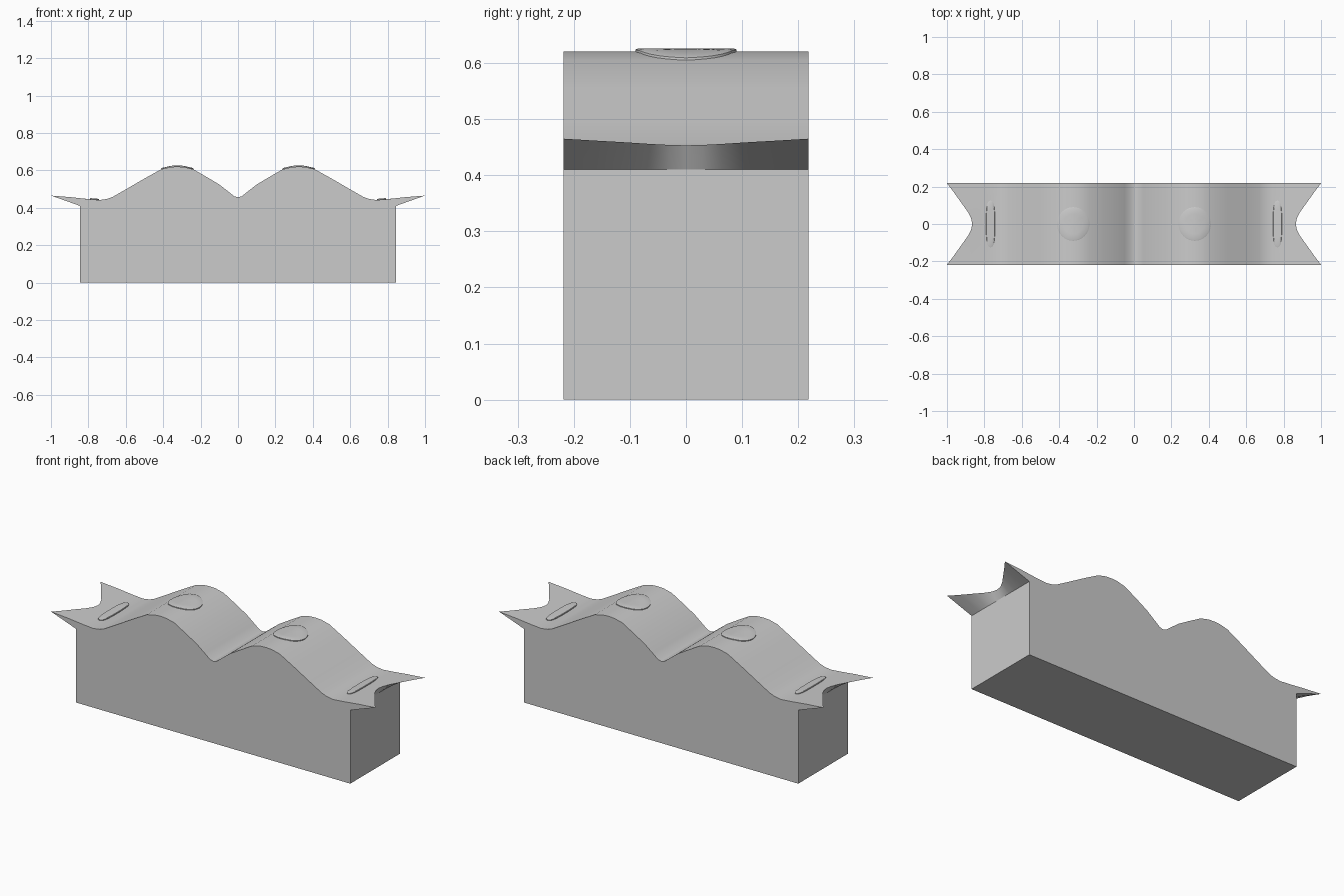
import bpy
import bmesh
import math

if "Cube" in bpy.data.objects:
    bpy.data.objects.remove(bpy.data.objects["Cube"])

W = 0.218          # half depth
WALL_X = 0.845     # half width of the box part
WALL_Z = 0.41      # height where the end flares begin

# Half of the wavy top profile (x, z)
PROFILE = [(0, .456), (.02, .461), (.05, .485), (.10, .524), (.16, .560),
           (.24, .606), (.29, .618), (.325, .620), (.36, .618), (.41, .606),
           (.50, .556), (.60, .498), (.67, .458), (.70, .447), (.74, .441),
           (.80, .446), (.90, .457), (1.0, .465)]
# Notched end outline: (distance from centre in y, end x)
NOTCH = [(0, .865), (.03, .871), (.064, .888), (.11, .921), (.165, .960), (W, 1.0)]


def top_z(x):
    x = abs(x)
    for (x0, z0), (x1, z1) in zip(PROFILE, PROFILE[1:]):
        if x <= x1:
            return z0 + (z1 - z0) * (x - x0) / (x1 - x0)
    return PROFILE[-1][1]


def finish(bm, name):
    bmesh.ops.recalc_face_normals(bm, faces=bm.faces[:])
    me = bpy.data.meshes.new(name)
    bm.to_mesh(me)
    bm.free()
    ob = bpy.data.objects.new(name, me)
    bpy.context.collection.objects.link(ob)
    bpy.ops.object.select_all(action='DESELECT')
    ob.select_set(True)
    bpy.context.view_layer.objects.active = ob
    bpy.ops.object.shade_smooth_by_angle(angle=math.radians(25))
    return ob


def section(end_x):
    # closed x-z outline of one slice, with the flare reaching end_x
    xs = [p[0] for p in PROFILE if p[0] <= .74]
    xs += [.74 + (end_x - .74) * t for t in (.25, .6, 1)]
    right = [(x, top_z(x)) for x in xs]
    left = [(-x, z) for x, z in reversed(right[1:])]
    return left + right + [(WALL_X, WALL_Z), (WALL_X, 0),
                           (-WALL_X, 0), (-WALL_X, WALL_Z)]


# Body: slices lofted from front to back
bm = bmesh.new()
slices = [(-y, x) for y, x in reversed(NOTCH[1:])] + NOTCH
rings = [[bm.verts.new((x, y, z)) for x, z in section(e)] for y, e in slices]
n = len(rings[0])
for a, b in zip(rings, rings[1:]):
    for i in range(n):
        j = (i + 1) % n
        bm.faces.new((a[i], a[j], b[j], b[i]))
bm.faces.new(rings[0])
bm.faces.new(rings[-1])
finish(bm, "wavy_body")


# Thin raised pads that follow the top surface
def pad(name, cx, rx, ry, height, power=1.0, seg=32):
    bm = bmesh.new()

    def ring(scale, dz):
        out = []
        for k in range(seg):
            a = 2 * math.pi * k / seg
            c, s = math.cos(a), math.sin(a)
            x = cx + rx * scale * math.copysign(abs(c) ** power, c)
            y = ry * scale * math.copysign(abs(s) ** power, s)
            out.append(bm.verts.new((x, y, top_z(x) + dz)))
        return out

    loops = [ring(1, -.006), ring(1, height * .7), ring(.93, height),
             ring(.6, height), ring(.3, height)]
    for a, b in zip(loops, loops[1:]):
        for i in range(seg):
            j = (i + 1) % seg
            bm.faces.new((a[i], a[j], b[j], b[i]))
    bm.faces.new(loops[0])
    centre = bm.verts.new((cx, 0, top_z(cx) + height))
    for i in range(seg):
        bm.faces.new((loops[-1][i], loops[-1][(i + 1) % seg], centre))
    finish(bm, name)


for side, label in ((-1, "left"), (1, "right")):
    pad("round_pad_" + label, side * .325, .087, .09, .006)
    pad("long_pad_" + label, side * .767, .024, .125, .006, power=.7)
